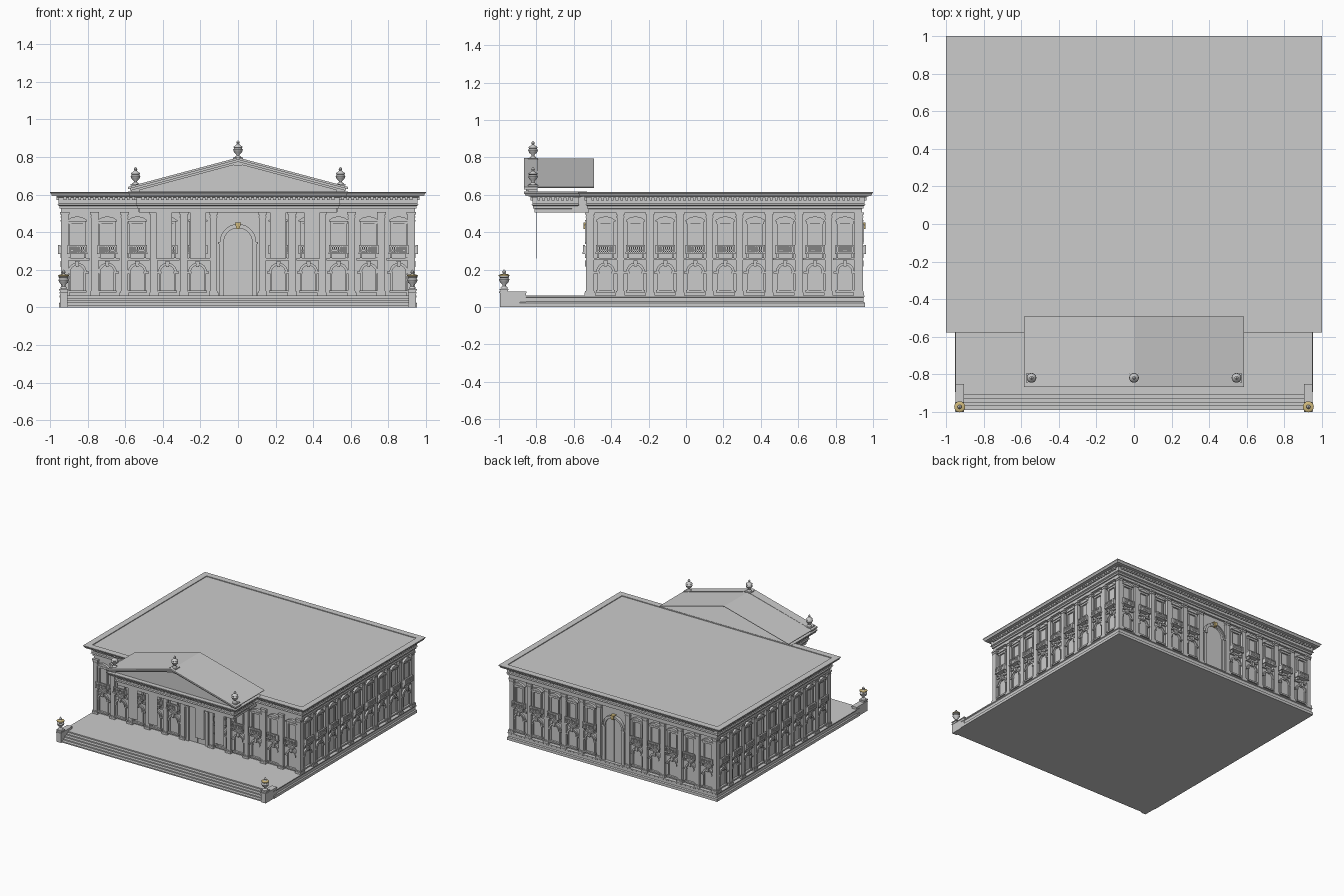
import bpy, bmesh, math

gold = bpy.data.materials.new("gold")
gold.diffuse_color = (0.62, 0.48, 0.2, 1)


def box(bm, x0, x1, y0, y1, z0, z1):
    prism(bm, [(x0, z0), (x1, z0), (x1, z1), (x0, z1)], y0, y1)


def pair(bm, x0, x1, y0, y1, z0, z1):
    box(bm, x0, x1, y0, y1, z0, z1)
    box(bm, -x1, -x0, y0, y1, z0, z1)


def prism(bm, pts, y0, y1):
    """Extrude an x-z outline from y0 to y1."""
    a = [bm.verts.new((x, y0, z)) for x, z in pts]
    b = [bm.verts.new((x, y1, z)) for x, z in pts]
    bm.faces.new(a)
    bm.faces.new(b[::-1])
    for i in range(len(a)):
        j = (i + 1) % len(a)
        bm.faces.new((a[j], a[i], b[i], b[j]))


def arc(r, z, n=14):
    return [(r * math.cos(math.pi * i / n), z + r * math.sin(math.pi * i / n)) for i in range(n + 1)]


def arch_ring(bm, r0, r1, z, y0, y1):
    prism(bm, arc(r1, z) + arc(r0, z)[::-1], y0, y1)


def rect_loft(bm, x, y0, y1, profile):
    """Sweep an (offset, z) profile round a rectangle and cap both ends."""
    rings = [[bm.verts.new(p) for p in ((-x - o, y0 - o, z), (x + o, y0 - o, z),
                                        (x + o, y1 + o, z), (-x - o, y1 + o, z))] for o, z in profile]
    for a, b in zip(rings, rings[1:]):
        for i in range(4):
            j = (i + 1) % 4
            bm.faces.new((a[i], a[j], b[j], b[i]))
    bm.faces.new(rings[0][::-1])
    bm.faces.new(rings[-1])


def lathe(bm, profile, n=16):
    rings = [[bm.verts.new((r * math.cos(2 * math.pi * i / n), r * math.sin(2 * math.pi * i / n), z))
              for i in range(n)] for r, z in profile]
    for a, b in zip(rings, rings[1:]):
        for i in range(n):
            j = (i + 1) % n
            bm.faces.new((a[i], a[j], b[j], b[i]))
    bm.faces.new(rings[0][::-1])
    bm.faces.new(rings[-1])


def to_mesh(name, bm, mat=None):
    bmesh.ops.recalc_face_normals(bm, faces=bm.faces)
    me = bpy.data.meshes.new(name)
    bm.to_mesh(me)
    bm.free()
    if mat:
        me.materials.append(mat)
    return me


def place(name, me, loc=(0, 0, 0), turn=0, scale=1):
    ob = bpy.data.objects.new(name, me)
    ob.location, ob.rotation_euler, ob.scale = loc, (0, 0, math.radians(turn)), (scale,) * 3
    bpy.context.collection.objects.link(ob)
    return ob


WX, WF, WB = 0.92, -0.515, 0.925      # wall planes

# base platform, steps and cheek blocks
bm = bmesh.new()
rect_loft(bm, 0.94, -0.88, 0.945, [(0.012, 0), (0.012, 0.022), (0.004, 0.028), (0.004, 0.05), (0.01, 0.054), (0.01, 0.062)])
place("base_platform", to_mesh("base_platform", bm))
bm = bmesh.new()
for i in range(5):
    z = 0.0124 * i
    y = -0.99 + 0.021 * i
    box(bm, -0.91, 0.91, y + 0.005, -0.86, z, z + 0.009)
    box(bm, -0.91, 0.91, y, -0.86, z + 0.009, z + 0.0124)
place("front_steps", to_mesh("front_steps", bm))
bm = bmesh.new()
pair(bm, 0.907, 0.947, -0.995, -0.855, 0, 0.074)
pair(bm, 0.904, 0.95, -1.0, -0.852, 0.074, 0.082)
place("cheek_blocks", to_mesh("cheek_blocks", bm))

# main walls
bm = bmesh.new()
box(bm, -WX, WX, WF, WB, 0.06, 0.52)
place("main_walls", to_mesh("main_walls", bm))

# entablature with cornice and dentils, for the hall and the portico
profile = [(0.022, 0.505), (0.022, 0.525), (0.03, 0.527), (0.03, 0.54), (0.04, 0.545), (0.034, 0.552),
           (0.034, 0.584), (0.045, 0.586), (0.045, 0.591), (0.07, 0.593), (0.072, 0.601), (0.08, 0.61), (0.08, 0.614)]


def dentils(bm, x, y0, y1):
    n = round(2 * x / 0.026)
    for i in range(n + 1):
        c = -x + 2 * x * i / n
        box(bm, c - 0.007, c + 0.007, y0 - 0.045, y0 - 0.03, 0.57, 0.586)
        box(bm, c - 0.007, c + 0.007, y1 + 0.03, y1 + 0.045, 0.57, 0.586)
    n = round((y1 - y0) / 0.026)
    for i in range(n + 1):
        c = y0 + (y1 - y0) * i / n
        pair(bm, x + 0.03, x + 0.045, c - 0.007, c + 0.007, 0.57, 0.586)


bm = bmesh.new()
rect_loft(bm, 0.92, -0.498, 0.92, profile + [(0.03, 0.614), (0.03, 0.608)])
dentils(bm, 0.92, -0.498, 0.92)
place("main_entablature_and_roof", to_mesh("main_entablature_and_roof", bm))
bm = bmesh.new()
rect_loft(bm, 0.505, -0.787, -0.61, profile + [(0.08, 0.616)])
dentils(bm, 0.505, -0.787, -0.61)
box(bm, -0.53, 0.53, -0.61, -0.5, 0.506, 0.6)
place("portico_entablature", to_mesh("portico_entablature", bm))

# pilaster
bm = bmesh.new()
box(bm, -0.019, 0.019, -0.02, 0.004, 0.06, 0.506)
box(bm, -0.025, 0.025, -0.027, 0.004, 0.06, 0.078)
box(bm, -0.022, 0.022, -0.024, 0.004, 0.078, 0.086)
box(bm, -0.022, 0.022, -0.023, 0.004, 0.478, 0.483)
box(bm, -0.024, 0.024, -0.026, 0.004, 0.494, 0.506)
pilaster = to_mesh("pilaster", bm)

# window bay: arched window below, balcony window above
bm = bmesh.new()
prism(bm, [(-0.036, 0.09), (0.036, 0.09)] + arc(0.036, 0.185), -0.004, 0.002)
pair(bm, 0.034, 0.044, -0.012, 0.002, 0.085, 0.185)
box(bm, -0.05, 0.05, -0.02, 0.002, 0.078, 0.09)
arch_ring(bm, 0.036, 0.05, 0.187, -0.014, 0.002)
arch_ring(bm, 0.036, 0.041, 0.187, -0.018, 0.002)
pair(bm, 0.033, 0.062, -0.016, 0.002, 0.18, 0.19)
prism(bm, [(-0.007, 0.215), (0.007, 0.215), (0.012, 0.248), (-0.012, 0.248)], -0.024, 0.002)
box(bm, -0.065, 0.065, -0.014, 0.002, 0.25, 0.262)
box(bm, -0.033, 0.033, -0.004, 0.002, 0.292, 0.448)
pair(bm, 0.031, 0.043, -0.014, 0.002, 0.292, 0.45)
pair(bm, 0.027, 0.031, -0.008, 0.002, 0.292, 0.445)
box(bm, -0.046, 0.046, -0.016, 0.002, 0.444, 0.458)
box(bm, -0.052, 0.052, -0.024, 0.002, 0.458, 0.464)
prism(bm, [(-0.052, 0.464), (0.052, 0.464), (0.03, 0.478), (0, 0.485), (-0.03, 0.478)], -0.02, 0.002)
pair(bm, 0.036, 0.046, -0.024, 0.002, 0.262, 0.284)
box(bm, -0.054, 0.054, -0.038, 0.002, 0.283, 0.293)
box(bm, -0.052, 0.052, -0.037, -0.024, 0.322, 0.331)
pair(bm, 0.042, 0.052, -0.037, 0.002, 0.293, 0.323)
for i in range(7):
    x = -0.033 + 0.011 * i
    box(bm, x - 0.003, x + 0.003, -0.034, -0.027, 0.293, 0.322)
    box(bm, x - 0.0045, x + 0.0045, -0.0355, -0.0255, 0.298, 0.308)
bay = to_mesh("window_bay", bm)

# arched doorway and its gilded keystone
bm = bmesh.new()
prism(bm, [(-0.076, 0.06), (0.076, 0.06)] + arc(0.076, 0.345, 20), -0.005, 0.002)
pair(bm, 0.075, 0.1, -0.018, 0.002, 0.06, 0.345)
pair(bm, 0.075, 0.106, -0.024, 0.002, 0.336, 0.348)
arch_ring(bm, 0.075, 0.097, 0.347, -0.02, 0.002)
arch_ring(bm, 0.088, 0.097, 0.347, -0.026, 0.002)
box(bm, -0.002, 0.002, -0.009, 0.002, 0.06, 0.42)
door = to_mesh("doorway", bm)
bm = bmesh.new()
prism(bm, [(-0.009, 0.418), (0.009, 0.418), (0.016, 0.452), (-0.016, 0.452)], -0.034, 0.002)
keystone = to_mesh("door_keystone", bm, gold)

# repeat pilasters, bays and doors round the four walls
for y, turn, side in ((WF, 0, "front"), (WB, 180, "back")):
    for s in (-1, 1):
        for k in range(6):
            place(side + "_pilaster", pilaster, (s * (0.92 - 0.158 * k), y, 0), turn)
        for k in range(5):
            place(side + "_window_bay", bay, (s * (0.855 - 0.16 * k), y, 0), turn)
    place(side + "_doorway", door, (0, y, 0), turn)
    place(side + "_door_keystone", keystone, (0, y, 0), turn)
for x, turn, side in ((WX, 90, "right"), (-WX, -90, "left")):
    for k in range(10):
        place(side + "_pilaster", pilaster, (x, -0.51 + 0.159 * k, 0), turn)
    for k in range(9):
        place(side + "_window_bay", bay, (x, -0.43 + 0.16 * k, 0), turn)

# hanging panels under the portico
bm = bmesh.new()
for x0, x1 in ((0.17, 0.255), (0.35, 0.435)):
    pair(bm, x0, x1, -0.802, -0.8, 0.26, 0.51)
place("hanging_panels", to_mesh("hanging_panels", bm))


# pediment: tympanum, raking cornices and open roof shell
def chevron(bm, hw, z0, z1, t, y0, y1):
    prism(bm, [(-hw, z0), (0, z1), (hw, z0), (hw, z0 - t), (0, z1 - t), (-hw, z0 - t)], y0, y1)


bm = bmesh.new()
prism(bm, [(-0.55, 0.614), (0.55, 0.614), (0.55, 0.63), (0, 0.775), (-0.55, 0.63)], -0.83, -0.795)
place("tympanum", to_mesh("tympanum", bm))
bm = bmesh.new()
chevron(bm, 0.585, 0.641, 0.797, 0.012, -0.866, -0.795)
chevron(bm, 0.575, 0.632, 0.786, 0.012, -0.855, -0.795)
chevron(bm, 0.56, 0.626, 0.775, 0.012, -0.842, -0.795)
place("raking_cornice", to_mesh("raking_cornice", bm))
bm = bmesh.new()
chevron(bm, 0.585, 0.64, 0.794, 0.004, -0.8, -0.492)
place("pediment_roof", to_mesh("pediment_roof", bm))

# urns on the pediment and lamps on the cheek blocks
bm = bmesh.new()
lathe(bm, [(0.018, 0.018), (0.017, 0.023), (0.008, 0.03), (0.008, 0.036), (0.021, 0.048), (0.026, 0.062),
           (0.02, 0.07), (0.025, 0.074), (0.024, 0.078), (0.012, 0.086), (0.006, 0.092), (0.01, 0.1), (0.001, 0.112)])
urn = to_mesh("urn", bm)
bm = bmesh.new()
lathe(bm, [(0.02, 0.078), (0.027, 0.08), (0.027, 0.084), (0.018, 0.088)])
band = to_mesh("lamp_band", bm, gold)
bm = bmesh.new()
box(bm, -0.022, 0.022, -0.022, 0.022, -0.022, 0.014)
box(bm, -0.027, 0.027, -0.027, 0.027, 0.012, 0.019)
pedestal = to_mesh("pedestal", bm)
for x, y, z, s in ((0, -0.818, 0.777, 1), (-0.545, -0.818, 0.636, 1), (0.545, -0.818, 0.636, 1)):
    place("pediment_urn", urn, (x, y, z), 0, s)
    place("urn_pedestal", pedestal, (x, y, z), 0, s)
for s in (-1, 1):
    place("stair_lamp", urn, (s * 0.927, -0.972, 0.08), 0, 1.08)
    place("stair_lamp_band", band, (s * 0.927, -0.972, 0.08), 0, 1.08)
    place("stair_lamp_foot", pedestal, (s * 0.927, -0.972, 0.08), 0, 0.9)

# smooth the turned parts
for o in bpy.data.objects:
    if o.name in ("pediment_urn", "stair_lamp_band"):
        o.select_set(True)
        bpy.context.view_layer.objects.active = o
bpy.ops.object.shade_smooth_by_angle(angle=math.radians(50))
